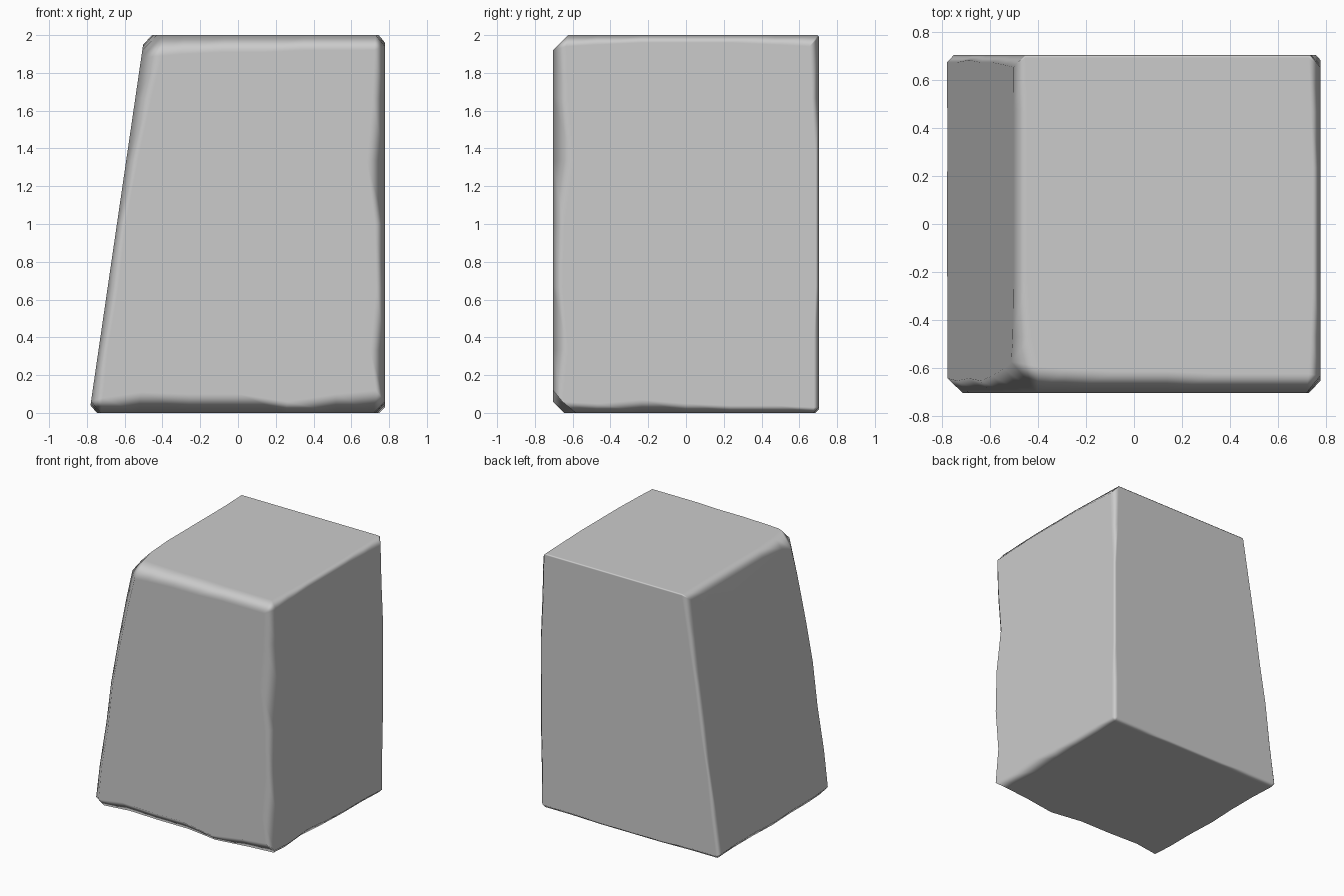
import bpy, bmesh
from itertools import product

if "Cube" in bpy.data.objects:
    bpy.data.objects.remove(bpy.data.objects["Cube"])

SIZE = (1.565, 1.41, 2.0)

# Worn-edge chamfer widths, sampled along each box edge.
# Key: (edge axis, side of first other axis, side of second other axis)
WEAR = {
    (2, 0, 0): [.06, .05, .06, .05, .07, .10, .13],
    (2, 1, 0): [.05, .08, .05, .06, .11, .08, .07],
    (2, 0, 1): [.03, .03, .02, .03, .03, .04, .05],
    (2, 1, 1): [.03, .03, .02, .02, .02, .04, .05],
    (0, 0, 0): [.08, .11, .10, .10, .06, .10, .12],
    (0, 0, 1): [.11, .10, .09, .09, .08, .08, .08],
    (0, 1, 0): [.03, .03, .02, .02, .02, .03, .03],
    (0, 1, 1): [.01] * 7,
    (1, 0, 0): [.06, .05, .05, .04, .05, .05, .04],
    (1, 0, 1): [.12, .08, .06, .06, .06, .06, .05],
    (1, 1, 0): [.06, .05, .07, .05, .04, .04, .03],
    (1, 1, 1): [.06, .05, .04, .04, .04, .05, .06],
}
N = 7

bm = bmesh.new()


def slant(p):
    """Box coordinates to the model: the left side leans inward."""
    left = -0.787 + 0.146 * p[2]
    return (left + p[0] / SIZE[0] * (0.778 - left), p[1] - SIZE[1] / 2, p[2])


def others(axis):
    return [a for a in range(3) if a != axis]


def inset(axis, side, w):
    return SIZE[axis] - w if side else w


# One vertex per face at each box corner, set in from both adjoining edges
corner = {}
for c in product((0, 1), repeat=3):
    for a in range(3):
        p = [0, 0, 0]
        p[a] = SIZE[a] * c[a]
        for b in others(a):
            k = 3 - a - b
            o = others(k)
            p[b] = inset(b, c[b], WEAR[(k, c[o[0]], c[o[1]])][-c[k]])
        corner[(c, a)] = bm.verts.new(slant(p))
    bm.faces.new([corner[(c, a)] for a in range(3)])

# Chamfer strips along every edge
rail = {}
for (k, s0, s1), widths in WEAR.items():
    a, b = others(k)
    ends = []
    for e in (0, 1):
        c = [0, 0, 0]
        c[k], c[a], c[b] = e, s0, s1
        ends.append(tuple(c))
    for face, sf, other, so in ((a, s0, b, s1), (b, s1, a, s0)):
        row = [corner[(ends[0], face)]]
        for i in range(1, N - 1):
            p = [0, 0, 0]
            p[k] = SIZE[k] * i / (N - 1)
            p[face] = SIZE[face] * sf
            p[other] = inset(other, so, widths[i])
            row.append(bm.verts.new(slant(p)))
        row.append(corner[(ends[1], face)])
        rail[(face, sf, other, so)] = row
    r0, r1 = rail[(a, s0, b, s1)], rail[(b, s1, a, s0)]
    for i in range(N - 1):
        bm.faces.new((r0[i], r0[i + 1], r1[i + 1], r1[i]))

# Six broad faces inside the chamfers
for a, s in product(range(3), (0, 1)):
    b, c = others(a)
    loop = (rail[(a, s, c, 0)][:-1] + rail[(a, s, b, 1)][:-1]
            + rail[(a, s, c, 1)][:0:-1] + rail[(a, s, b, 0)][:0:-1])
    bm.faces.new(loop)

bmesh.ops.recalc_face_normals(bm, faces=bm.faces)
for f in bm.faces:
    f.smooth = True
mesh = bpy.data.meshes.new("stone_block")
bm.to_mesh(mesh)
bm.free()
block = bpy.data.objects.new("stone_block", mesh)
bpy.context.collection.objects.link(block)

# Keep the broad faces flat and let the worn edges blend
wn = block.modifiers.new("flat_faces", 'WEIGHTED_NORMAL')
wn.weight = 70
